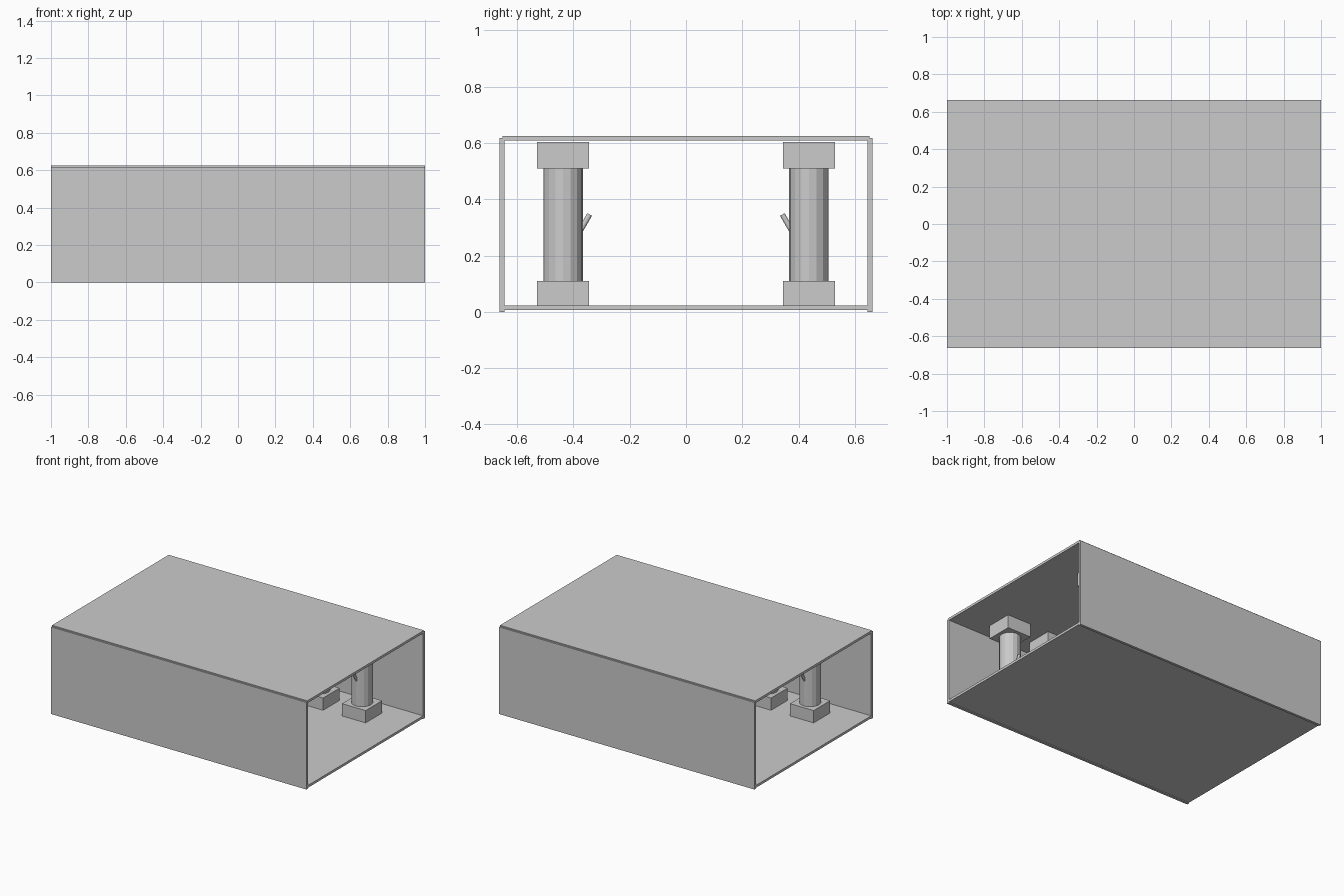
import bpy, math
from mathutils import Vector

if "Cube" in bpy.data.objects:
    bpy.data.objects.remove(bpy.data.objects["Cube"])


def box(name, lo, hi):
    lo, hi = Vector(lo), Vector(hi)
    bpy.ops.mesh.primitive_cube_add(size=1, location=(lo + hi) / 2)
    ob = bpy.context.object
    ob.name = name
    ob.scale = hi - lo
    return ob


def cylinder(name, centre, radius, depth, sides, tilt=0):
    bpy.ops.mesh.primitive_cylinder_add(vertices=sides, radius=radius, depth=depth,
                                        location=centre, rotation=(tilt, 0, 0))
    ob = bpy.context.object
    ob.name = name
    return ob


# Hall shell, open at both ends
box("floor", (-1, -0.653, 0.006), (1, 0.653, 0.023))
box("ceiling", (-1, -0.653, 0.608), (1, 0.653, 0.625))
for side, label in ((-1, "front"), (1, "back")):
    box(label + "_wall", (-1, side * 0.6535 - 0.009, 0), (1, side * 0.6535 + 0.009, 0.617))

# Two rows of five columns, each with a torch leaning into the hall
COL_Y, HALF = 0.437, 0.0925
for side, label in ((-1, "front"), (1, "back")):
    y = side * COL_Y
    for i in range(5):
        x = (i - 2) / 3
        tag = f"{label}_{i + 1}"
        box("column_base_" + tag, (x - HALF, y - HALF, 0.022), (x + HALF, y + HALF, 0.11))
        box("column_capital_" + tag, (x - HALF, y - HALF, 0.51), (x + HALF, y + HALF, 0.604))
        cylinder("column_shaft_" + tag, (x, y, 0.31), 0.07, 0.41, 16)
        cylinder("torch_" + tag, (x, side * 0.362, 0.312), 0.0095, 0.078, 12,
                 side * math.radians(30))
